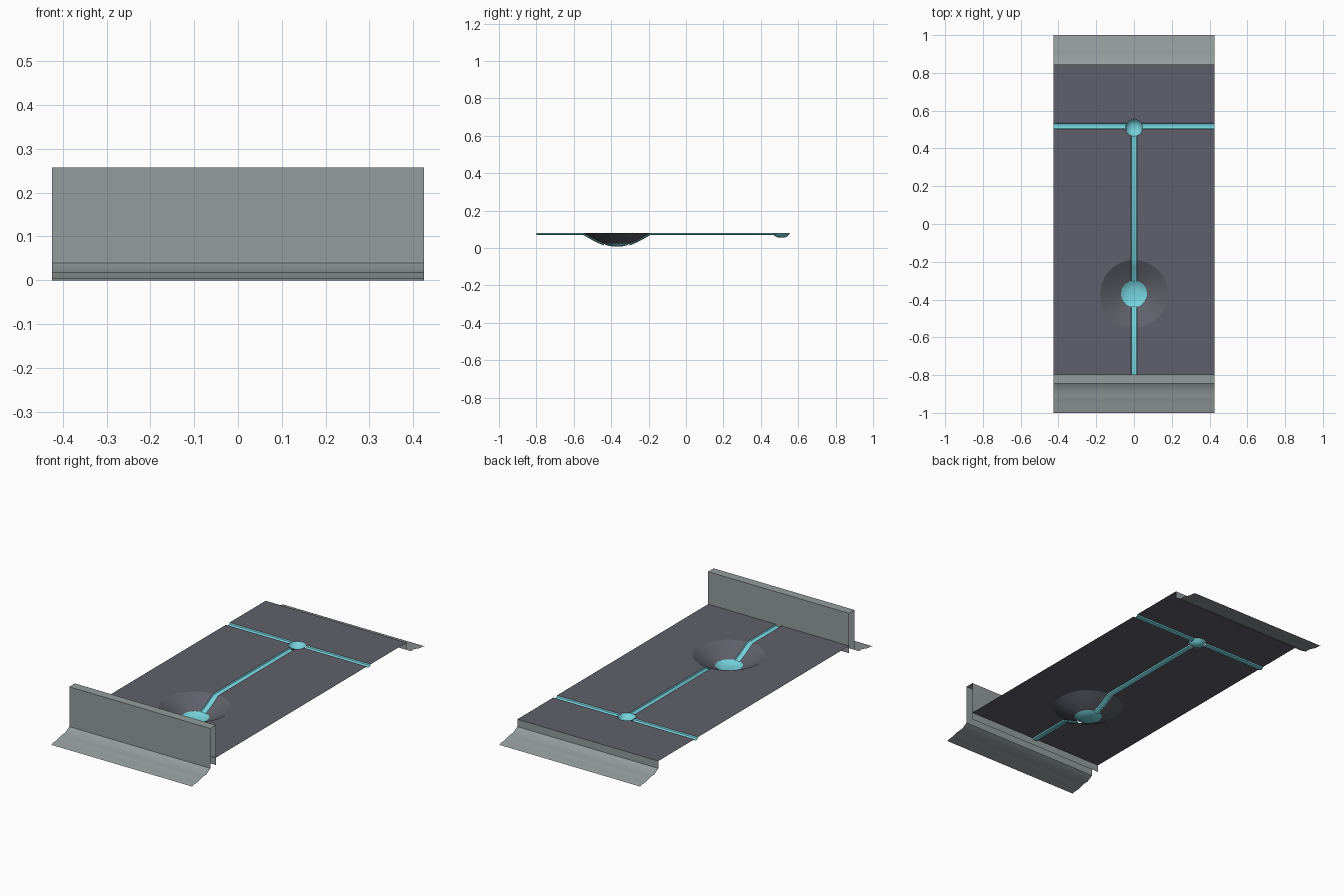
import bpy, bmesh, math
from mathutils import Vector

if "Cube" in bpy.data.objects:
    bpy.data.objects.remove(bpy.data.objects["Cube"])

W = 0.425            # half width in x
Z = 0.08             # floor level
BY, BR = -0.37, 0.18 # bowl centre and radius
NY, NR = 0.51, 0.046 # drain node centre and radius
HW = 0.017           # half width of channels
CY0, CY1 = 0.503, 0.535  # cross channel edges


def material(name, rgb):
    m = bpy.data.materials.new(name)
    m.diffuse_color = (*rgb, 1)
    m.use_nodes = True
    m.node_tree.nodes["Principled BSDF"].inputs["Base Color"].default_value = m.diffuse_color
    return m


SLATE = material("slate", (0.114, 0.118, 0.145))
CYAN = material("cyan", (0.181, 0.64, 0.71))
GREY = material("grey", (0.296, 0.337, 0.335))


def make(name, mat, grids=(), ngons=(), facing=(0, 0, 1), smooth=30):
    """Mesh from point grids and outlines, with faces turned towards 'facing'."""
    bm = bmesh.new()
    for rows in grids:
        vs = [[bm.verts.new(p) for p in r] for r in rows]
        for a, b in zip(vs, vs[1:]):
            for i in range(len(a) - 1):
                bm.faces.new((a[i], a[i + 1], b[i + 1], b[i]))
    for pts in ngons:
        bm.faces.new([bm.verts.new(p) for p in pts])
    bmesh.ops.remove_doubles(bm, verts=bm.verts, dist=1e-5)
    bm.normal_update()
    d = Vector(facing)
    bmesh.ops.reverse_faces(bm, faces=[f for f in bm.faces if f.normal.dot(d) < 0])
    bmesh.ops.triangulate(bm, faces=[f for f in bm.faces if len(f.verts) > 4])
    me = bpy.data.meshes.new(name)
    bm.to_mesh(me)
    bm.free()
    me.materials.append(mat)
    ob = bpy.data.objects.new(name, me)
    bpy.context.collection.objects.link(ob)
    bpy.context.view_layer.objects.active = ob
    ob.select_set(True)
    bpy.ops.object.shade_smooth_by_angle(angle=math.radians(smooth))
    ob.select_set(False)
    return ob


def arc(s, cy, r, z, a0, a1, n):
    """Arc on side s (+1 or -1), angles measured from the x axis."""
    out = []
    for i in range(n + 1):
        a = a0 + (a1 - a0) * i / n
        out.append((s * r * math.cos(a), cy + r * math.sin(a), z))
    return out


def extrude_x(profile):
    return [[(x, y, z) for y, z in profile] for x in (-W, W)]


# Flat floor with openings for the bowl, node and channels
half = math.pi / 2
lim = half - math.asin(HW / BR)
n_low = math.asin((CY0 - NY) / NR)
n_high = math.asin((CY1 - NY) / NR)
n_gap = -half + math.asin(HW / NR)
plates = []
for s in (1, -1):
    plates.append([(s * HW, -0.8, Z), (s * W, -0.8, Z), (s * W, CY0, Z)]
                  + arc(s, NY, NR, Z, n_low, n_gap, 3)
                  + arc(s, BY, BR, Z, lim, -lim, 10))
    plates.append([(s * W, CY1, Z), (s * W, 0.845, Z), (0, 0.845, Z)]
                  + arc(s, NY, NR, Z, half, n_high, 3))
make("floor_plate", SLATE, ngons=plates)

# Shallow bowl, split by the channel running through it
bowl = [(BR, Z), (0.145, 0.06), (0.11, 0.041), (0.07, 0.024)]
halves = []
for s in (1, -1):
    rows = []
    for r, z in bowl:
        a = half - math.asin(HW / r)
        rows.append(arc(s, BY, r, z, a, -a, 10))
    halves.append(rows)
make("bowl", SLATE, halves)


def cap(cy, rings, n):
    return [[(r * math.cos(2 * math.pi * i / n), cy + r * math.sin(2 * math.pi * i / n), z)
             for i in range(n + 1)] for r, z in rings]


# Cyan bottom of the bowl and drain node
rows = cap(BY, [(0.07, 0.024), (0.055, 0.015), (0.03, 0.009)], 20)
make("bowl_basin", CYAN, [rows], [rows[-1][:-1]])
rows = cap(NY, [(NR, Z), (0.036, 0.065), (0.018, 0.056)], 12)
make("drain_node", CYAN, [rows], [rows[-1][:-1]])

# Half-round channels
section = [(-math.cos(math.pi * i / 5), -math.sin(math.pi * i / 5)) for i in range(6)]
rim = [(math.sqrt(r * r - HW * HW), z) for r, z in bowl]
paths = [[(-0.8, Z)] + [(BY - d, z) for d, z in rim],
         [(BY + d, z) for d, z in reversed(rim)] + [(NY - NR + 0.003, Z)]]
make("long_channel", CYAN,
     [[[(HW * u, y, z + 0.011 * v) for u, v in section] for y, z in p] for p in paths])
cy, cw = (CY0 + CY1) / 2, (CY1 - CY0) / 2
make("cross_channel", CYAN,
     [[[(s * x, cy + cw * u, Z + 0.011 * v) for u, v in section]
       for x in (0.04, W)] for s in (1, -1)])

# Stepped edge mouldings, front and back
edge = [(0.845, Z), (0.845, 0.04), (0.88, 0.02), (0.91, 0.019), (0.935, 0.013),
        (0.955, 0.007), (0.985, 0.005), (1.0, 0.0)]
for s, name in ((1, "back_moulding"), (-1, "front_moulding")):
    make(name, GREY, [extrude_x([(s * y, z) for y, z in edge])], facing=(0, s, 1))

# Front wall: outer face and top, then the inner face
make("front_wall_outer", GREY,
     [extrude_x([(-0.845, Z), (-0.845, 0.257), (-0.797, 0.257)])], facing=(0, -1, 1))
make("front_wall_inner", GREY,
     [extrude_x([(-0.797, 0.257), (-0.797, 0.04)])], facing=(0, 1, 0))
